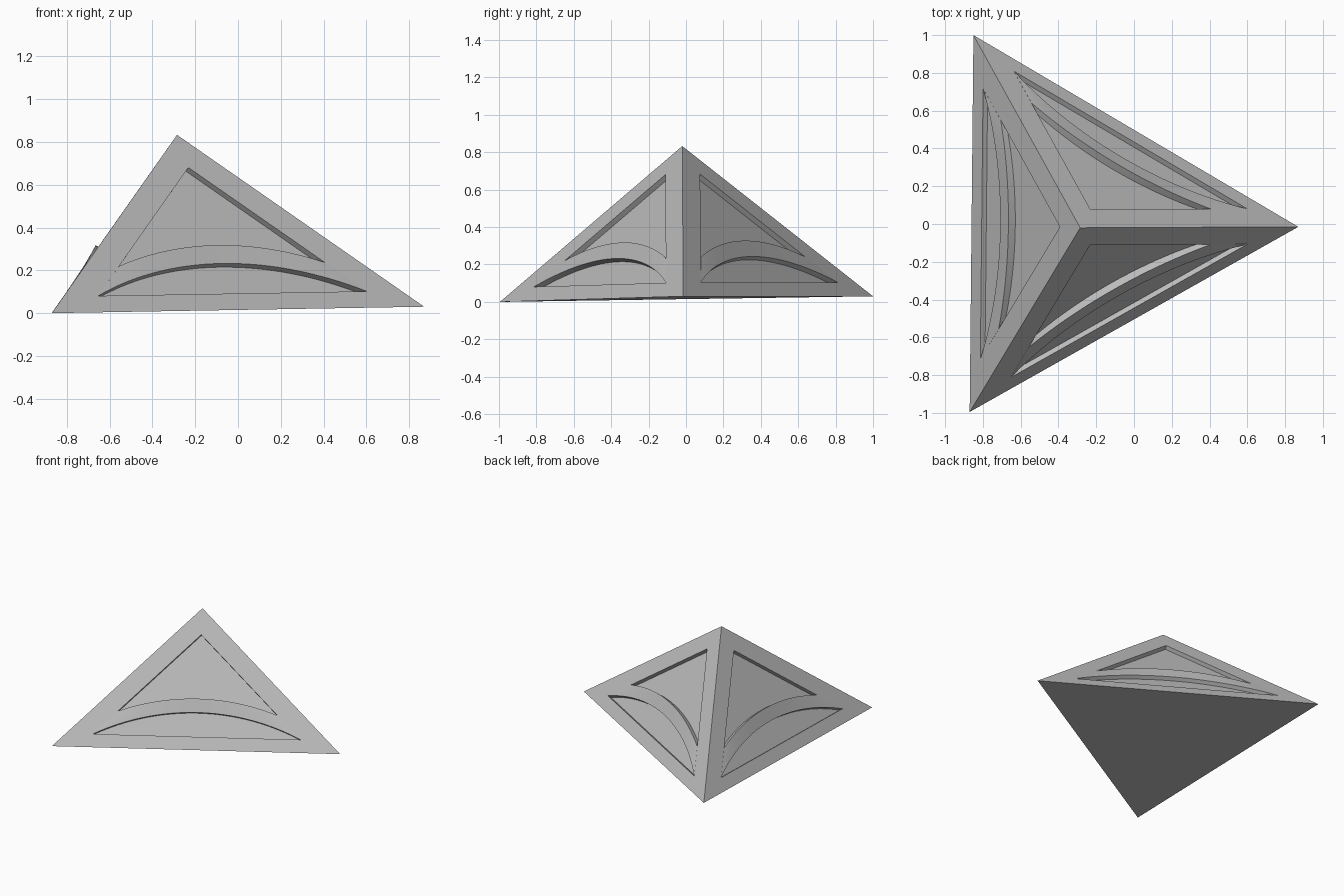
import bpy, bmesh, math
from mathutils import Vector

if "Cube" in bpy.data.objects:
    bpy.data.objects.remove(bpy.data.objects["Cube"])

# Corners of the low three-sided pyramid (it rests slightly tilted on one corner)
A = Vector((-0.85, 1.0, 0.03))
B = Vector((-0.87, -0.995, 0.0))
C = Vector((0.87, -0.015, 0.03))
P = Vector((-0.285, -0.02, 0.833))
SIDES = [(B, C), (C, A), (A, B)]
INSET, DEPTH, BULGE = 0.72, 0.03, 0.014

stone = bpy.data.materials.new("grey_stone")
stone.diffuse_color = (0.5, 0.5, 0.5, 1)
stone.use_nodes = True
stone.node_tree.nodes["Principled BSDF"].inputs["Base Color"].default_value = stone.diffuse_color


def finish(bm, name):
    bmesh.ops.remove_doubles(bm, verts=bm.verts, dist=1e-5)
    bmesh.ops.recalc_face_normals(bm, faces=bm.faces)
    me = bpy.data.meshes.new(name)
    bm.to_mesh(me)
    bm.free()
    me.materials.append(stone)
    ob = bpy.data.objects.new(name, me)
    bpy.context.collection.objects.link(ob)
    return ob


def quad(bm, pts):
    bm.faces.new([bm.verts.new(p) for p in pts])


# Pyramid body with a sunken triangular panel in each sloping side
bm = bmesh.new()
quad(bm, (A, C, B))
for a, b in SIDES:
    n = (b - a).cross(P - a).normalized()
    mid = (a + b + P) / 3
    outer = [a, b, P]
    rim = [mid + (p - mid) * INSET for p in outer]
    floor = [p - n * DEPTH for p in rim]
    for i in range(3):
        j = (i + 1) % 3
        quad(bm, (outer[i], outer[j], rim[j], rim[i]))
        quad(bm, (rim[i], rim[j], floor[j], floor[i]))
    quad(bm, floor)
finish(bm, "pyramid_body")


# Arched wedge-shaped bar across each panel, clipped by the panel's slanted edges
def arch(t, half, low, peak):
    """Point on a circular arc spanning -half..half; t runs -1..1."""
    rise = peak - low
    r = (half * half + rise * rise) / (2 * rise)
    ang = t * math.asin(half / r)
    return r * math.sin(ang), peak - r + r * math.cos(ang)


STEPS = 32
for k, (a, b) in enumerate(SIDES):
    n = (b - a).cross(P - a).normalized()
    base = (a + b) / 2
    ux, vx = (b - a) / 2, P - base
    place = lambda uv, h: base + ux * uv[0] + vx * uv[1] + n * h
    bm = bmesh.new()
    rings = []
    for i in range(STEPS + 1):
        t = -1 + 2 * i / STEPS
        lo = arch(t, 0.72, 0.0935, 0.265)
        hi = arch(t, 0.553, 0.26, 0.36)
        top = 0.0005 + BULGE * (1 - t * t)
        rings.append([bm.verts.new(place(*q)) for q in
                      ((lo, -DEPTH), (lo, 0.0005), (hi, top), (hi, -DEPTH))])
    for r, s in zip(rings, rings[1:]):
        for i in range(4):
            j = (i + 1) % 4
            bm.faces.new((r[i], r[j], s[j], s[i]))
    bm.faces.new(rings[0])
    bm.faces.new(rings[-1])
    ob = finish(bm, f"arched_bar_{k + 1}")
    bpy.ops.object.select_all(action='DESELECT')
    ob.select_set(True)
    bpy.context.view_layer.objects.active = ob
    bpy.ops.object.shade_smooth_by_angle(angle=math.radians(30))
